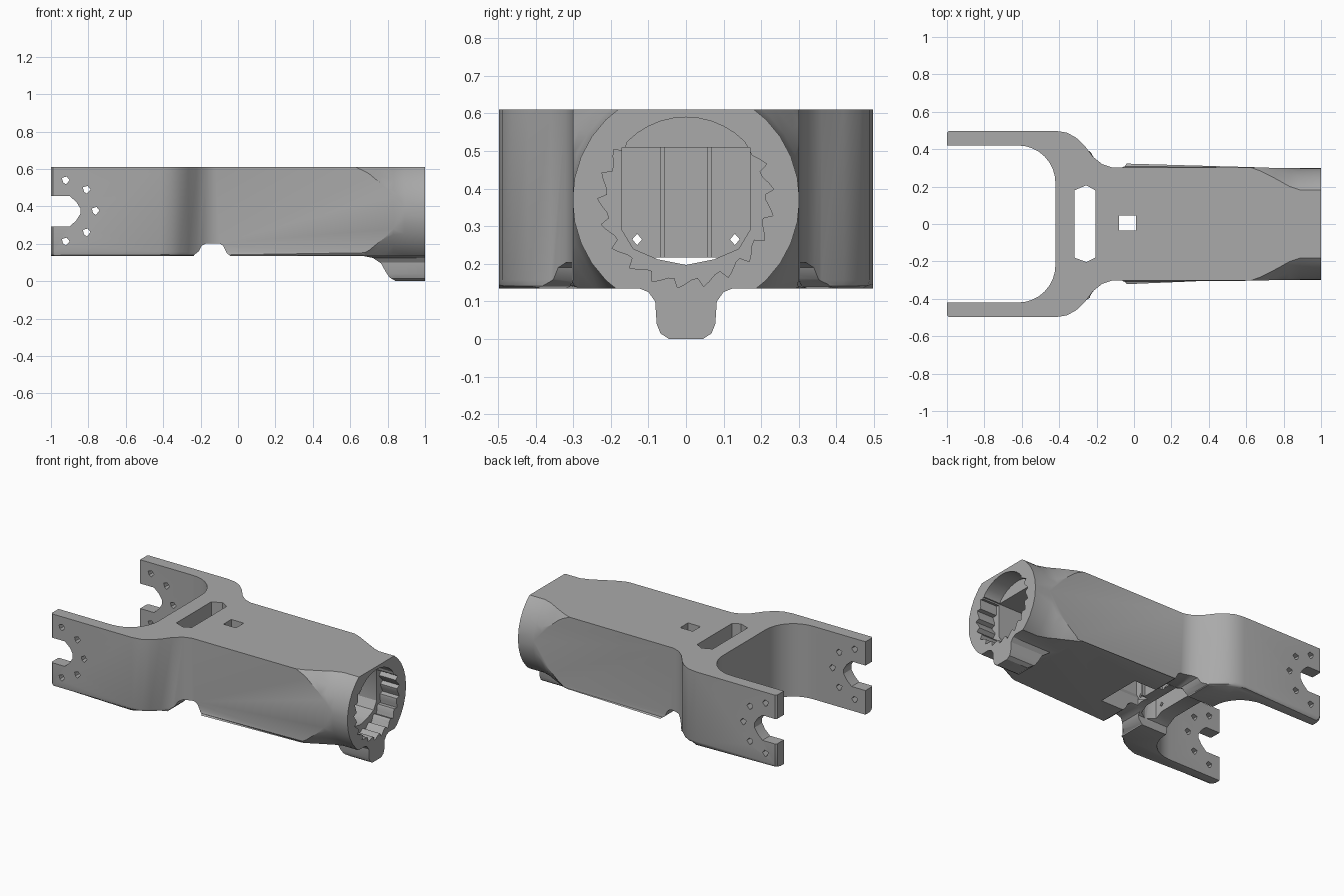
import bpy, bmesh
from math import sin, cos, pi, radians

cube = bpy.data.objects.get("Cube")
if cube:
    bpy.data.objects.remove(cube)

grey = bpy.data.materials.new("plain grey")
grey.use_nodes = True
grey.diffuse_color = (0.4, 0.4, 0.4, 1)
grey.node_tree.nodes["Principled BSDF"].inputs["Base Color"].default_value = (0.4, 0.4, 0.4, 1)


def finish(name, bm):
    bmesh.ops.recalc_face_normals(bm, faces=bm.faces)
    mesh = bpy.data.meshes.new(name)
    bm.to_mesh(mesh)
    bm.free()
    mesh.materials.append(grey)
    obj = bpy.data.objects.new(name, mesh)
    bpy.context.collection.objects.link(obj)
    return obj


def prism_mesh(points, axis, low, high):
    """Extrude a 2D outline along an axis."""
    def place(a, b, t):
        return {"x": (t, a, b), "y": (a, t, b), "z": (a, b, t)}[axis]
    bm = bmesh.new()
    ends = [[bm.verts.new(place(a, b, t)) for a, b in points] for t in (low, high)]
    for ring in ends:
        bm.faces.new(ring)
    for i in range(len(points)):
        j = (i + 1) % len(points)
        bm.faces.new((ends[0][i], ends[0][j], ends[1][j], ends[1][i]))
    return bm


def prism(name, points, axis, low, high):
    return finish(name, prism_mesh(points, axis, low, high))


def box(name, x, y, z):
    return prism(name, [(x[0], y[0]), (x[1], y[0]), (x[1], y[1]), (x[0], y[1])], "z", *z)


def mirrored(half):
    """Close a half outline by mirroring its first coordinate."""
    return half + [(-a, b) for a, b in reversed(half) if abs(a) > 1e-6]


def combine(target, tool, operation="DIFFERENCE"):
    mod = target.modifiers.new("combine", "BOOLEAN")
    mod.operation, mod.object, mod.solver = operation, tool, "EXACT"
    bpy.context.view_layer.objects.active = target
    bpy.ops.object.modifier_apply(modifier=mod.name)
    bpy.data.objects.remove(tool)


MID, BOTTOM, TOP = 0.37, 0.135, 0.61

# Forked body outline, seen from above
outer = [(1, 0.3), (-0.12, 0.303), (-0.17, 0.32), (-0.22, 0.36), (-0.265, 0.42),
         (-0.31, 0.462), (-0.36, 0.489), (-0.42, 0.498), (-0.99, 0.498), (-1, 0.488)]
inner = [(-1, 0.42)] + [(-0.62 + 0.2 * sin(t * pi / 16), 0.22 + 0.2 * cos(t * pi / 16))
                        for t in range(9)]
half = outer + inner
bm = prism_mesh(half + [(x, -y) for x, y in reversed(half)], "z", BOTTOM, TOP)
inner_edge = set((round(x, 3), round(y, 3)) for x, y in inner)


def is_outer(v):
    return v.co.z < BOTTOM + 0.01 and (round(v.co.x, 3), round(abs(v.co.y), 3)) not in inner_edge


lower = [e for e in bm.edges if all(is_outer(v) for v in e.verts)
         and e.verts[0].co.y * e.verts[1].co.y > 0]
bmesh.ops.bevel(bm, geom=lower, offset=0.022, segments=2, affect="EDGES", profile=0.5)
body = finish("forked_arm_body", bm)

# Round the open end with a turned envelope
bm = bmesh.new()
rings = []
SIDES = 32
for x, r in [(-1.1, 0.75), (0.3, 0.75), (0.6, 0.395), (0.68, 0.372), (0.76, 0.34),
             (0.83, 0.315), (0.89, 0.302), (1.05, 0.302)]:
    rings.append([bm.verts.new((x, r * cos(2 * pi * i / SIDES), MID + r * sin(2 * pi * i / SIDES)))
                  for i in range(SIDES)])
for a, b in zip(rings, rings[1:]):
    for i in range(SIDES):
        j = (i + 1) % SIDES
        bm.faces.new((a[i], a[j], b[j], b[i]))
bm.faces.new(rings[0])
bm.faces.new(rings[-1])
combine(body, finish("envelope", bm), "INTERSECT")

# Key tab under the round end
tab = prism("key_tab", mirrored([(0, 0.2), (0.15, 0.2), (0.13, 0.137), (0.1, 0.125), (0.082, 0.1),
                                 (0.078, 0.04), (0.068, 0.015), (0.045, 0), (0, 0)]), "x", 0.6, 1)
side = prism("tab_side", [(0.65, 0.2), (0.66, 0.137), (0.72, 0.125), (0.765, 0.095), (0.79, 0.05),
                          (0.81, 0.02), (0.845, 0), (1.1, -0.01), (1.1, 0.2)], "y", -0.4, 0.4)
combine(tab, side, "INTERSECT")
combine(body, tab, "UNION")

# Hollow inside
combine(body, prism("hollow", mirrored([(0, 0.51), (0.17, 0.51), (0.17, 0.29), (0.14, 0.24),
                                        (0.075, 0.212), (0, 0.197)]), "x", -0.16, 1.1))

# Toothed socket in the round end: smooth upper arc, notched below
socket = [(0.22 * cos(radians(a)), MID + 0.22 * sin(radians(a))) for a in range(45, 136, 9)]
TEETH = 15
for i in range(TEETH):
    start = 142 + i * 256 / TEETH
    for offset, r in ((0, 0.21), (3, 0.235), (7, 0.226), (13, 0.212)):
        a = radians(start + offset)
        socket.append((r * cos(a), MID + r * sin(a)))
combine(body, prism("socket", socket, "x", 0.88, 1.1))

# Cable slot, square hole, underside opening and groove
combine(body, prism("slot", [(-0.318, -0.18), (-0.255, -0.203), (-0.207, -0.18),
                             (-0.207, 0.18), (-0.255, 0.207), (-0.318, 0.18)], "z", -0.1, 0.8))
combine(body, box("square_hole", (-0.08, 0.01), (-0.035, 0.045), (0.4, 0.8)))
combine(body, box("floor_opening", (-0.155, 0.12), (-0.15, 0.15), (0, 0.3)))
combine(body, prism("groove", [(-0.25, 0.1), (-0.235, 0.14), (-0.21, 0.16), (-0.195, 0.19),
                               (-0.17, 0.203), (-0.1, 0.203), (-0.08, 0.19), (-0.06, 0.15),
                               (-0.04, 0.135), (-0.03, 0.1)], "y", -0.7, 0.7))
combine(body, prism("web_relief", mirrored([(0, 0.217), (0.13, 0.217), (0.2, 0.18),
                                            (0.22, 0.1), (0, 0.1)]), "x", -0.5, -0.1))

# Fork notches and fixing holes through both arms
combine(body, prism("fork_notch", [(-1.1, 0.292), (-0.9, 0.292), (-0.865, 0.325), (-0.843, 0.36),
                                   (-0.843, 0.39), (-0.865, 0.425), (-0.9, 0.455), (-1.1, 0.455)],
                    "y", -0.7, 0.7))
for x, z in [(-0.92, 0.54), (-0.808, 0.49), (-0.76, 0.377), (-0.808, 0.262), (-0.92, 0.213)]:
    combine(body, prism("arm_hole", [(x - 0.022, z + 0.012), (x - 0.015, z - 0.012), (x, z - 0.022),
                                     (x + 0.02, z), (x + 0.004, z + 0.02)], "y", -0.7, 0.7))
for y in (-0.13, 0.13):
    combine(body, prism("web_hole", [(y - 0.013, 0.265), (y, 0.25), (y + 0.013, 0.265), (y, 0.28)],
                        "x", -0.5, 0))

# Raised panel with two ribs on the inner wall
combine(body, box("inner_panel", (-0.18, -0.13), (-0.06, 0.06), (0.217, 0.53)), "UNION")
for y in (-0.062, 0.062):
    combine(body, box("inner_rib", (-0.18, -0.11), (y - 0.006, y + 0.006), (0.217, 0.53)), "UNION")

bpy.ops.object.select_all(action="DESELECT")
body.select_set(True)
bpy.context.view_layer.objects.active = body
bpy.ops.object.shade_smooth_by_angle(angle=radians(30))
